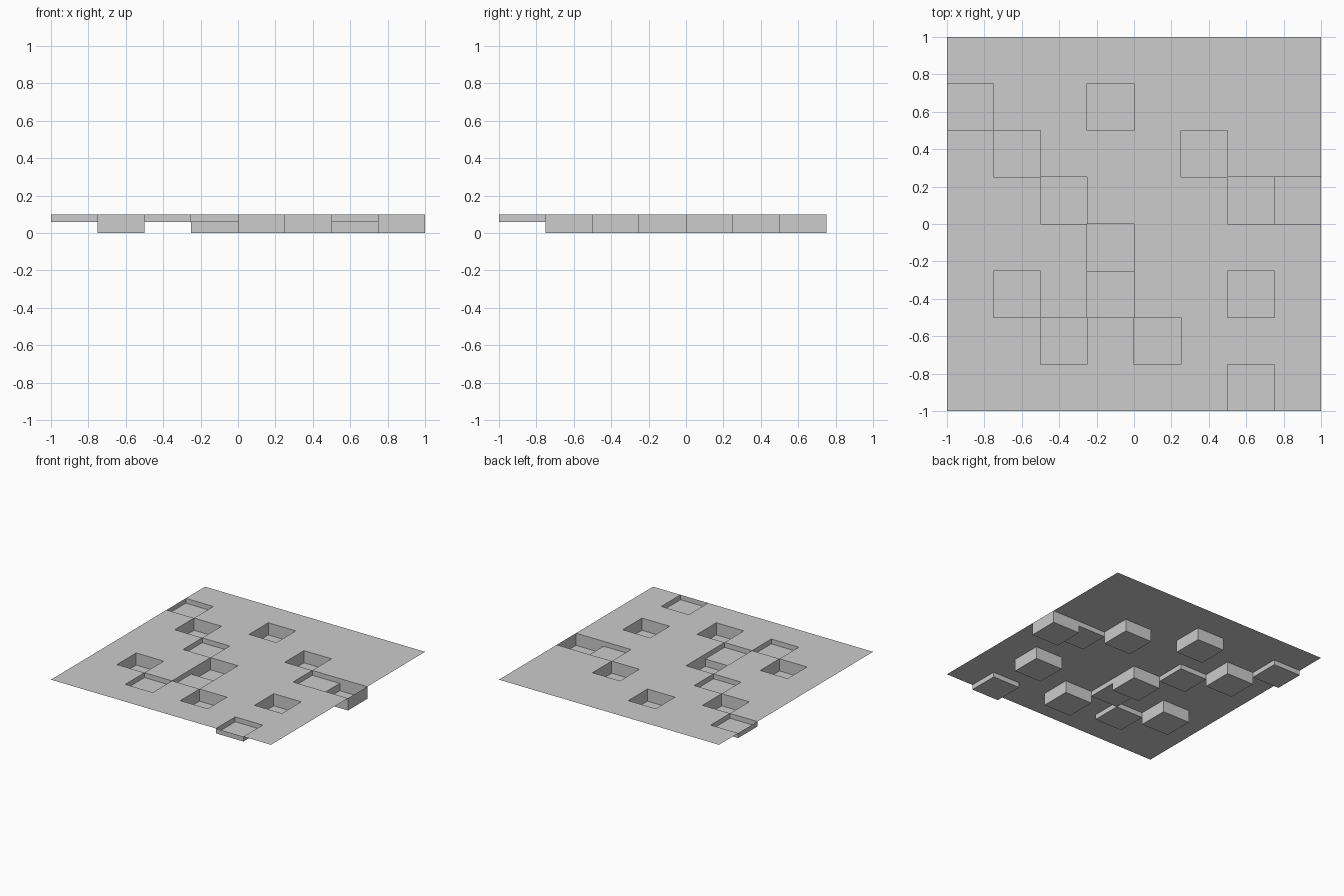
import bpy
import bmesh

cube = bpy.data.objects.get("Cube")
if cube:
    bpy.data.objects.remove(cube, do_unlink=True)

# One plain grey for the whole sheet
grey = bpy.data.materials.new("light_grey")
grey.use_nodes = True
colour = (0.604, 0.604, 0.604, 1.0)
grey.diffuse_color = colour
grey.node_tree.nodes["Principled BSDF"].inputs["Base Color"].default_value = colour

CELLS = 8
STEP = 2 / CELLS
TOP, SHALLOW, DEEP = 0.1, 0.06, 0.0

# Pits as (column from -x, row from -y)
shallow_pits = [(0, 6), (2, 4), (3, 2), (2, 1), (6, 0), (6, 4)]
deep_pits = [(1, 5), (3, 3), (1, 2), (4, 1), (6, 2), (7, 4), (5, 5), (3, 6)]
heights = {cell: SHALLOW for cell in shallow_pits}
heights.update({cell: DEEP for cell in deep_pits})

bm = bmesh.new()


def quad(*corners):
    """Face from (column, row, height) grid corners."""
    bm.faces.new([bm.verts.new((c * STEP - 1, r * STEP - 1, z)) for c, r, z in corners])


# Flat cells: the top sheet and the pit floors
for c in range(CELLS):
    for r in range(CELLS):
        z = heights.get((c, r), TOP)
        quad((c, r, z), (c + 1, r, z), (c + 1, r + 1, z), (c, r + 1, z))

# Pit walls, facing inward, up to each higher neighbour
for (c, r), z in heights.items():
    ring = [(c, r), (c + 1, r), (c + 1, r + 1), (c, r + 1)]
    neighbours = [(c, r - 1), (c + 1, r), (c, r + 1), (c - 1, r)]
    for i, cell in enumerate(neighbours):
        upper = heights.get(cell, TOP)
        if upper > z:
            a, b = ring[i], ring[(i + 1) % 4]
            quad((*b, z), (*a, z), (*a, upper), (*b, upper))

bmesh.ops.remove_doubles(bm, verts=bm.verts[:], dist=0.0001)

mesh = bpy.data.meshes.new("pitted_sheet")
bm.to_mesh(mesh)
bm.free()
mesh.materials.append(grey)
sheet = bpy.data.objects.new("pitted_sheet", mesh)
bpy.context.collection.objects.link(sheet)
